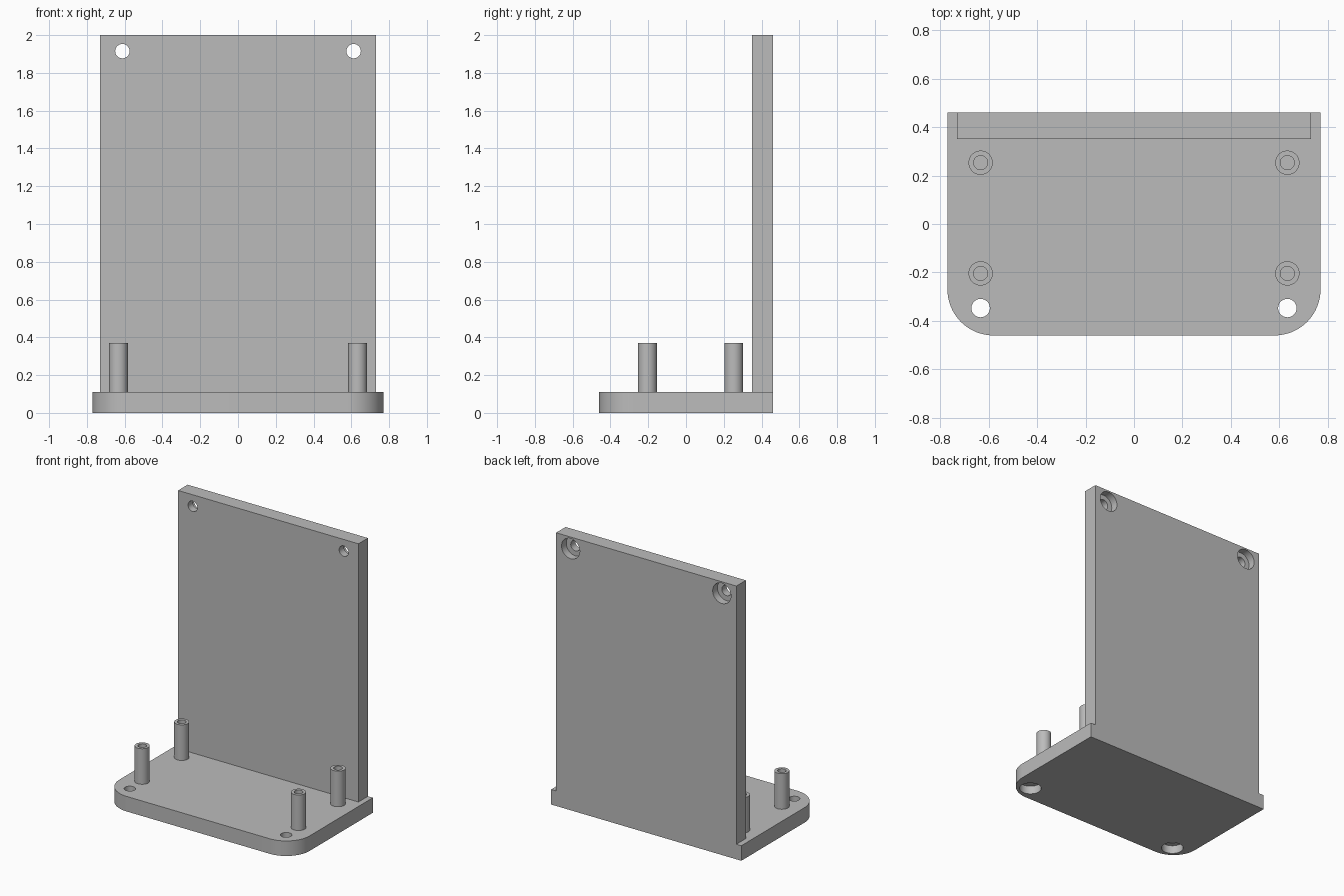
import bpy, bmesh
from math import sin, cos, pi, radians
from mathutils import Matrix, Vector

cube = bpy.data.objects.get("Cube")
if cube:
    bpy.data.objects.remove(cube, do_unlink=True)

grey = bpy.data.materials.new("plain grey")
grey.use_nodes = True
COLOUR = (0.5, 0.5, 0.5, 1)
grey.diffuse_color = COLOUR
grey.node_tree.nodes["Principled BSDF"].inputs["Base Color"].default_value = COLOUR

BASE_TOP = 0.11
PLATE_FRONT, BACK = 0.35, 0.46
SCREW_X = 0.633


def make_object(name, bm):
    bmesh.ops.recalc_face_normals(bm, faces=bm.faces)
    mesh = bpy.data.meshes.new(name)
    bm.to_mesh(mesh)
    bm.free()
    mesh.materials.append(grey)
    obj = bpy.data.objects.new(name, mesh)
    bpy.context.collection.objects.link(obj)
    return obj


def prism(name, outline, z0, z1):
    bm = bmesh.new()
    face = bm.faces.new([bm.verts.new((x, y, z0)) for x, y in outline])
    top = bmesh.ops.extrude_face_region(bm, geom=[face])["geom"]
    verts = [v for v in top if isinstance(v, bmesh.types.BMVert)]
    bmesh.ops.translate(bm, vec=(0, 0, z1 - z0), verts=verts)
    return make_object(name, bm)


def lathe(name, profile, placement, closed=False):
    """Revolve (radius, height) points about z, then place the result."""
    bm = bmesh.new()
    verts = [bm.verts.new((r, 0, h)) for r, h in profile]
    edges = [bm.edges.new(p) for p in zip(verts, verts[1:])]
    if closed:
        edges.append(bm.edges.new((verts[-1], verts[0])))
    bmesh.ops.spin(bm, geom=verts + edges, cent=(0, 0, 0), axis=(0, 0, 1),
                   angle=2 * pi, steps=48)
    bmesh.ops.remove_doubles(bm, verts=bm.verts, dist=1e-5)
    bm.transform(placement)
    return make_object(name, bm)


def activate(obj):
    bpy.ops.object.select_all(action='DESELECT')
    obj.select_set(True)
    bpy.context.view_layer.objects.active = obj


def cut_screw_hole(target, placement, recess):
    """Cut a through hole with a wider recess for the screw head."""
    pin = [(0, -0.02), (0.074, -0.02), (0.074, recess),
           (0.038, recess), (0.038, 0.15), (0, 0.15)]
    cutter = lathe("screw_cutter", pin, placement)
    cutter.hide_render = True
    mod = target.modifiers.new("screw hole", 'BOOLEAN')
    mod.operation, mod.solver, mod.object = 'DIFFERENCE', 'EXACT', cutter
    activate(target)
    bpy.ops.object.modifier_apply(modifier=mod.name)
    bpy.data.objects.remove(cutter, do_unlink=True)


def smooth(obj):
    activate(obj)
    bpy.ops.object.shade_smooth_by_angle(angle=radians(30))


# Base slab with two rounded front corners
W, R = 0.77, 0.19
outline = [(W, BACK), (-W, BACK)]
for cx, start in ((-W + R, pi), (W - R, 1.5 * pi)):
    for i in range(17):
        a = start + i * pi / 32
        outline.append((cx + R * cos(a), -BACK + R + R * sin(a)))
base = prism("base", outline, 0, BASE_TOP)

# Upright back plate
P = 0.73
plate = prism("back_plate", [(-P, PLATE_FRONT), (P, PLATE_FRONT), (P, BACK), (-P, BACK)],
              BASE_TOP, 2)

# Recessed screw holes: from below in the base, from behind in the plate
for side in (-1, 1):
    cut_screw_hole(base, Matrix.Translation((side * SCREW_X, -0.347, 0)), 0.06)
    cut_screw_hole(plate, Matrix.Translation((side * 0.612, BACK, 1.915))
                   @ Matrix.Rotation(pi / 2, 4, 'X'), 0.055)
smooth(base)
smooth(plate)

# Four hollow standoffs
tube = [(0.05, BASE_TOP), (0.05, 0.37), (0.029, 0.37), (0.029, BASE_TOP)]
for side, x in (("right", -SCREW_X), ("left", SCREW_X)):
    for end, y in (("front", -0.204), ("back", 0.253)):
        smooth(lathe(f"standoff_{end}_{side}", tube,
                     Matrix.Translation(Vector((x, y, 0))), closed=True))
